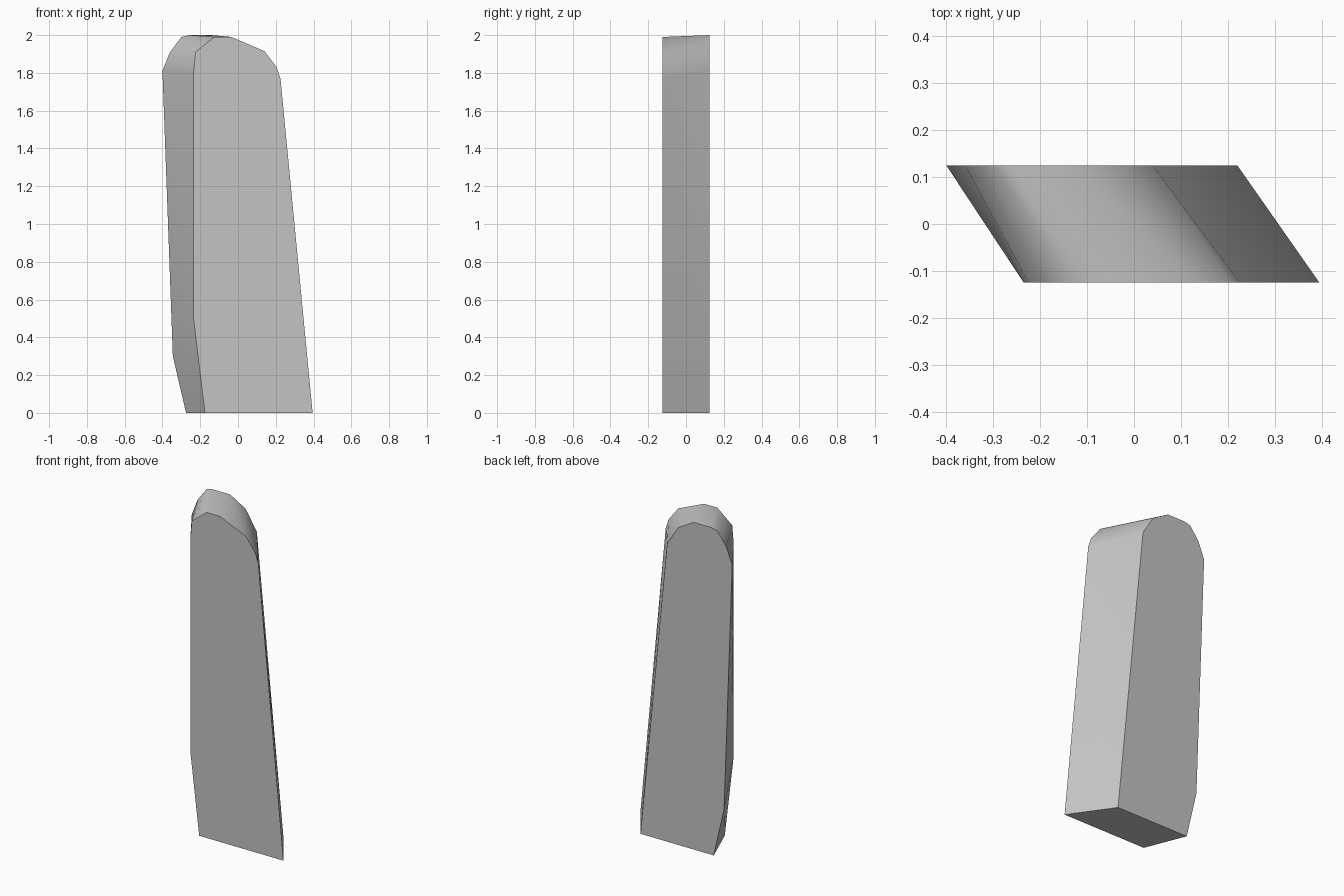
import bpy, bmesh, math

cube = bpy.data.objects.get("Cube")
if cube:
    bpy.data.objects.remove(cube, do_unlink=True)

# Single stone grey
grey = bpy.data.materials.new("stone grey")
grey.use_nodes = True
colour = (0.55, 0.55, 0.55, 1)
grey.diffuse_color = colour
grey.node_tree.nodes["Principled BSDF"].inputs["Base Color"].default_value = colour

# Matching (x, z) outlines of the front and back faces
half_depth = 0.125
front = [(-.175, 0), (-.235, .5), (-.235, 1.8), (-.225, 1.91), (-.125, 1.99),
         (-.035, 1.99), (.14, 1.915), (.205, 1.83), (.225, 1.77), (.395, 0)]
back = [(-.275, 0), (-.345, .3), (-.4, 1.81), (-.36, 1.91), (-.3, 1.99),
        (-.26, 2), (-.14, 2), (-.035, 1.94), (.04, 1.82), (.22, 0)]

# Slanted slab: two flat faces joined by a skewed rim
bm = bmesh.new()
front_ring = [bm.verts.new((x, -half_depth, z)) for x, z in front]
back_ring = [bm.verts.new((x, half_depth, z)) for x, z in back]
bm.faces.new(front_ring)
bm.faces.new(back_ring)
for i in range(len(front)):
    j = (i + 1) % len(front)
    bm.faces.new((front_ring[i], front_ring[j], back_ring[j], back_ring[i]))
bmesh.ops.recalc_face_normals(bm, faces=bm.faces)

mesh = bpy.data.meshes.new("standing_slab")
bm.to_mesh(mesh)
bm.free()
mesh.materials.append(grey)
slab = bpy.data.objects.new("standing_slab", mesh)
bpy.context.collection.objects.link(slab)

# Soft rim, crisp face outlines
bpy.ops.object.select_all(action="DESELECT")
slab.select_set(True)
bpy.context.view_layer.objects.active = slab
bpy.ops.object.shade_smooth_by_angle(angle=math.radians(48))
